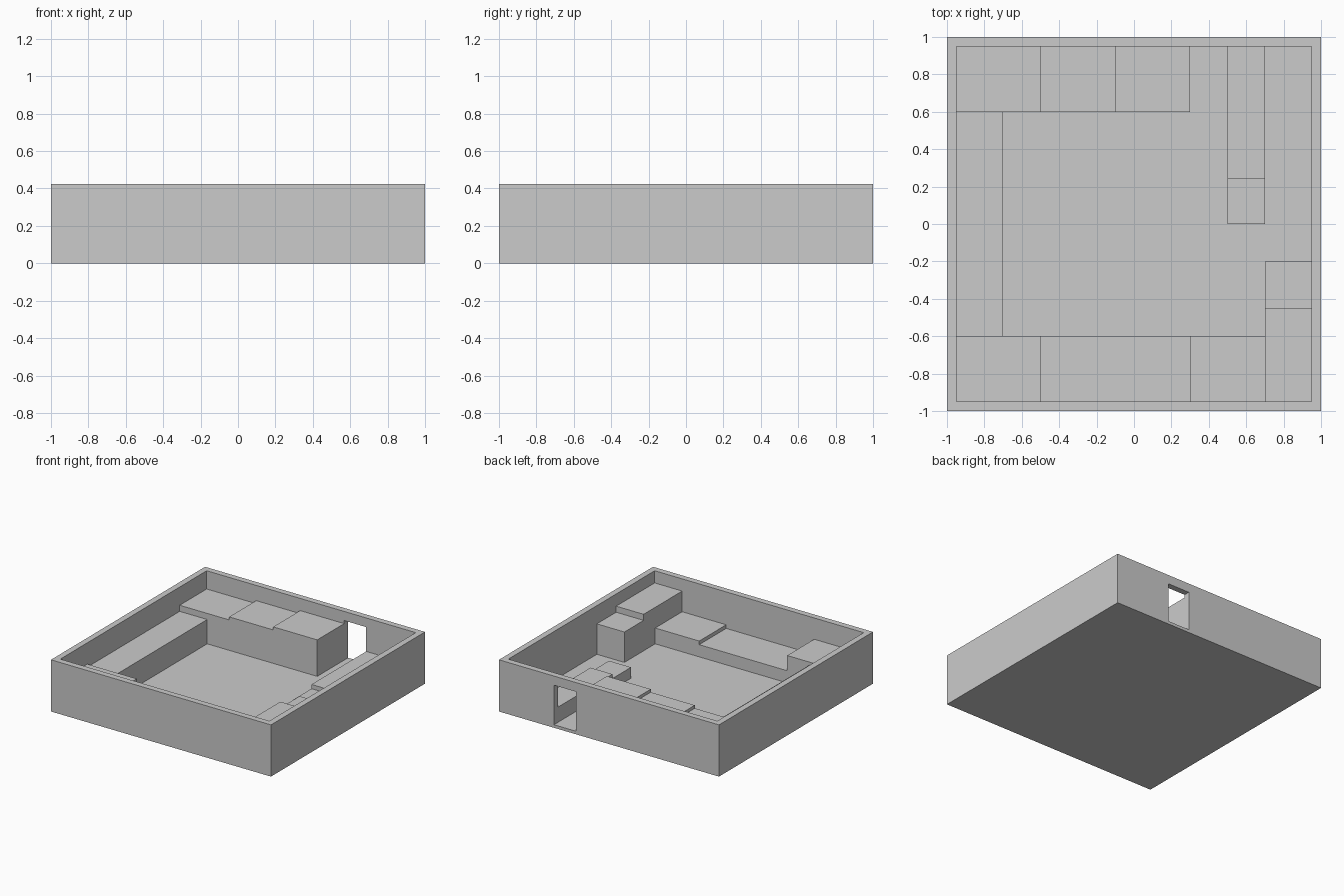
import bpy, bmesh
from mathutils import Vector

if "Cube" in bpy.data.objects:
    bpy.data.objects.remove(bpy.data.objects["Cube"])

FLOOR, TOP, INNER = 0.025, 0.425, 0.95


def box(name, x0, x1, y0, y1, z1, z0=FLOOR):
    lo, hi = Vector((x0, y0, z0)), Vector((x1, y1, z1))
    bm = bmesh.new()
    bmesh.ops.create_cube(bm, size=1)
    bmesh.ops.scale(bm, vec=hi - lo, verts=bm.verts)
    bmesh.ops.translate(bm, vec=(lo + hi) / 2, verts=bm.verts)
    mesh = bpy.data.meshes.new(name)
    bm.to_mesh(mesh)
    bm.free()
    ob = bpy.data.objects.new(name, mesh)
    bpy.context.collection.objects.link(ob)
    return ob


def cut(target, cutter):
    mod = target.modifiers.new(cutter.name, 'BOOLEAN')
    mod.operation = 'DIFFERENCE'
    mod.solver = 'EXACT'
    mod.object = cutter
    cutter.hide_render = True
    cutter.display_type = 'WIRE'


# Open-topped shell: floor and four walls, with a doorway in the back
shell = box("room_shell", -1, 1, -1, 1, TOP, 0)
cut(shell, box("interior_cutter", -INNER, INNER, -INNER, INNER, 0.6))
cut(shell, box("doorway_cutter", 0.3, 0.5, 0.9, 1.1, 0.35))

# Stepped ledges spiralling around the room: name, x range, y range, top
ledges = [
    ("entry_step", 0.5, 0.7, 0.0, 0.24, 0.115),
    ("entry_ledge", 0.5, 0.7, 0.24, INNER, 0.15),
    ("back_ledge_high", -0.1, 0.3, 0.6, INNER, 0.325),
    ("back_ledge_middle", -0.5, -0.1, 0.6, INNER, 0.30),
    ("back_ledge_low", -INNER, -0.5, 0.6, INNER, 0.275),
    ("left_ledge", -INNER, -0.7, -0.6, 0.6, 0.225),
    ("front_ledge_left", -INNER, -0.5, -INNER, -0.6, 0.25),
    ("front_ledge_middle", -0.5, 0.3, -INNER, -0.6, 0.125),
    ("front_ledge_right", 0.3, 0.7, -INNER, -0.6, 0.155),
    ("right_ledge_high", 0.7, INNER, -INNER, -0.45, 0.325),
    ("right_ledge_low", 0.7, INNER, -0.45, -0.2, 0.275),
]
for ledge in ledges:
    box(*ledge)
